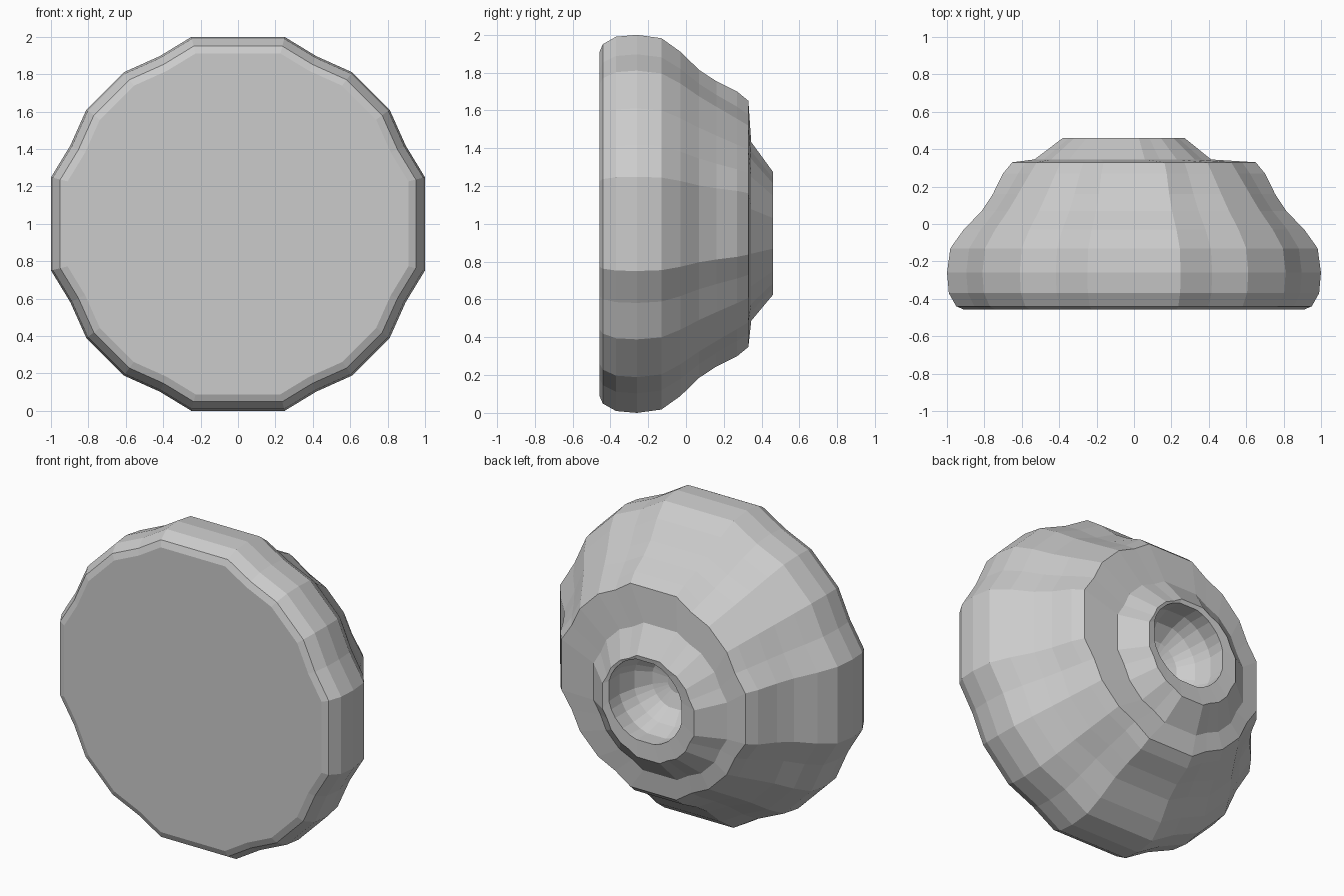
import bpy, bmesh, math

if "Cube" in bpy.data.objects:
    bpy.data.objects.remove(bpy.data.objects["Cube"])

# Slightly lobed 24-sided outline: flats along the axes, small dips between
ANGLES = [q * 90 + a for q in range(4) for a in (14, 25, 37, 53, 65, 76)]
WAVE = [1.015, 0.975, 1.0, 1.0, 0.975, 1.015]

# Rings from front to back: radius, y, centre x, centre z, lobe amount, diagonal pull-in
RINGS = [
    (0.925, -0.457, 0, 1.0, 1, 0),
    (0.965, -0.44, 0, 1.0, 1, 0),
    (1.005, -0.37, 0, 1.0, 1, 0),
    (1.015, -0.26, 0, 1.0, 1, 0),
    (0.997, -0.13, 0, 1.0, 1, 0),
    (0.92, -0.03, 0, 1.0, 1, -0.01),
    (0.81, 0.07, 0, 1.0, 1, -0.035),
    (0.757, 0.16, 0, 1.0, 1, -0.02),
    (0.725, 0.27, 0, 1.0, 1, 0.03),
    (0.67, 0.33, 0, 1.0, 1, 0.02),
    # raised collar around the socket
    (0.48, 0.345, -0.06, 0.96, 1, 0),
    (0.33, 0.46, -0.055, 0.95, 1, 0),
    # socket bowl
    (0.265, 0.455, -0.03, 0.99, 0, 0),
    (0.27, 0.34, -0.03, 0.99, 0, 0),
    (0.235, 0.24, -0.03, 0.99, 0, 0),
    (0.16, 0.16, -0.03, 0.99, 0, 0),
    (0.07, 0.13, -0.03, 0.99, 0, 0),
]

bm = bmesh.new()
loops = []
for r, y, cx, cz, lobe, pull in RINGS:
    loop = []
    for i, deg in enumerate(ANGLES):
        a = math.radians(deg)
        rad = r * (1 + (WAVE[i % 6] - 1) * lobe) - pull * abs(math.sin(2 * a))
        loop.append(bm.verts.new((cx + rad * math.cos(a), y, cz + rad * math.sin(a))))
    loops.append(loop)

n = len(ANGLES)
for a, b in zip(loops, loops[1:]):
    for i in range(n):
        j = (i + 1) % n
        bm.faces.new((a[i], a[j], b[j], b[i]))
bm.faces.new(loops[0])
bm.faces.new(loops[-1])
bmesh.ops.recalc_face_normals(bm, faces=bm.faces)

# Stand on the ground
low = min(v.co.z for v in bm.verts)
for v in bm.verts:
    v.co.z -= low

mesh = bpy.data.meshes.new("socketed_disc")
bm.to_mesh(mesh)
bm.free()
obj = bpy.data.objects.new("socketed_disc", mesh)
bpy.context.collection.objects.link(obj)
